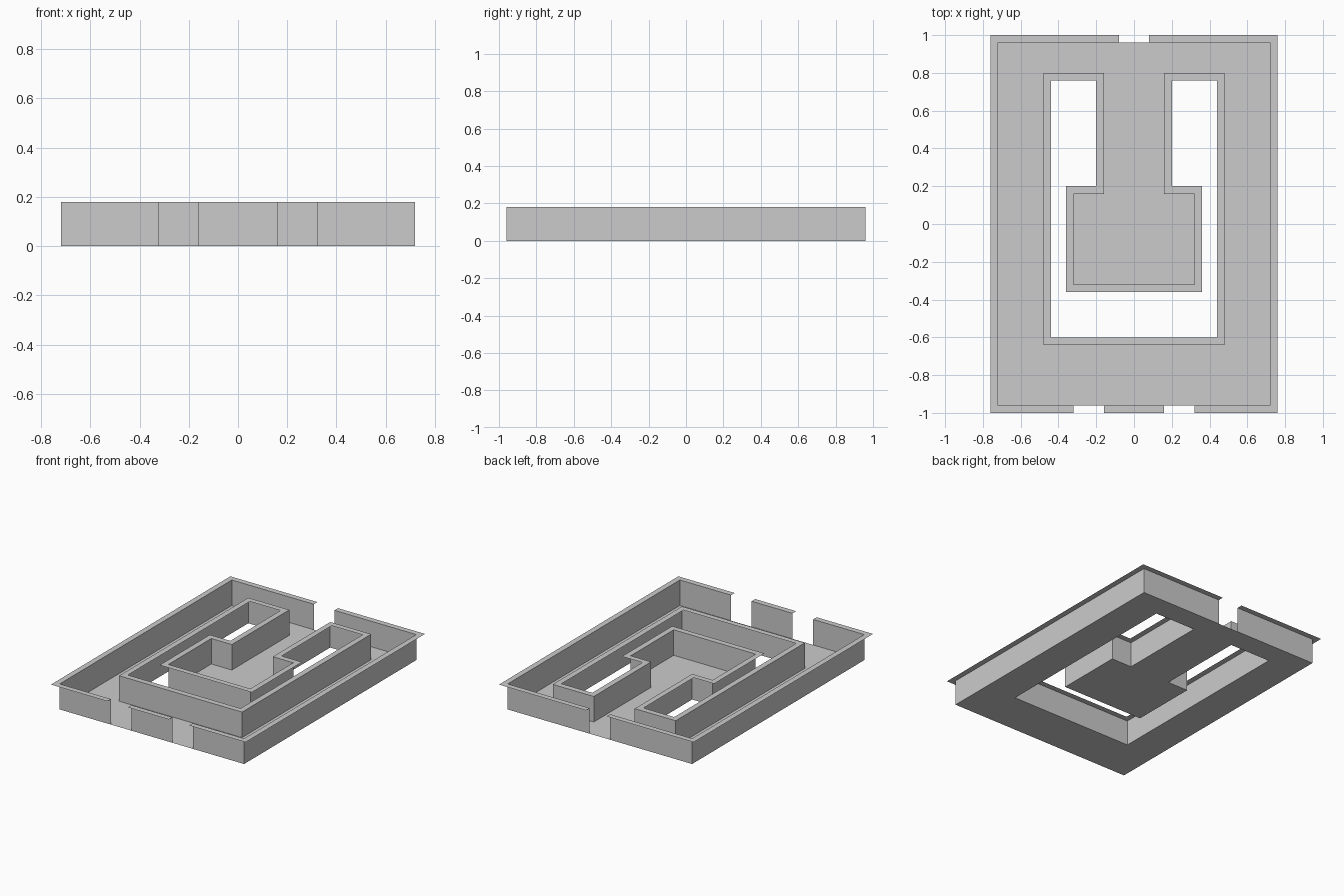
import bpy, bmesh
from mathutils import Vector

if "Cube" in bpy.data.objects:
    bpy.data.objects.remove(bpy.data.objects["Cube"])

HEIGHT = 0.18   # wall height
RIM = 0.04      # width of the flat lip on top of each wall


def make_object(name, bm):
    mesh = bpy.data.meshes.new(name)
    bm.to_mesh(mesh)
    bm.free()
    obj = bpy.data.objects.new(name, mesh)
    bpy.context.collection.objects.link(obj)
    return obj


def left_offset(points, closed):
    """Mitred copy of a path, shifted by RIM to its left."""
    n, result = len(points), []
    for i, p in enumerate(points):
        normals = []
        if closed or i > 0:
            d = (p - points[i - 1]).normalized()
            normals.append(Vector((-d.y, d.x)))
        if closed or i < n - 1:
            d = (points[(i + 1) % n] - p).normalized()
            normals.append(Vector((-d.y, d.x)))
        m = sum(normals, Vector((0, 0))).normalized()
        result.append(p + m * RIM / m.dot(normals[0]))
    return result


def wall(name, path, closed=False):
    """Thin wall along a path (room on the right) with a lip to the left."""
    points = [Vector(p) for p in path]
    bm = bmesh.new()
    low = [bm.verts.new((p.x, p.y, 0)) for p in points]
    top = [bm.verts.new((p.x, p.y, HEIGHT)) for p in points]
    lip = [bm.verts.new((p.x, p.y, HEIGHT)) for p in left_offset(points, closed)]
    n = len(points)
    for i in range(n if closed else n - 1):
        j = (i + 1) % n
        bm.faces.new((low[i], low[j], top[j], top[i]))
        bm.faces.new((top[i], top[j], lip[j], lip[i]))
    return make_object(name, bm)


def mirrored(path):
    """Mirror in x, reversed so the room stays on the right."""
    return [(-x, y) for x, y in reversed(path)]


# Outer boundary, U-shaped void and outer wall run
outline = [(0.72, 0.96), (0.72, -0.96), (-0.72, -0.96), (-0.72, 0.96)]
half_void = [(-0.16, 0.80), (-0.48, 0.80), (-0.48, -0.64)]
half_island = [(0.16, 0.80), (0.16, 0.16), (0.32, 0.16), (0.32, -0.32)]
void = half_void + mirrored(half_void)[:-1] + half_island + mirrored(half_island)[:-1]
side_run = [(0.08, 0.96), (0.72, 0.96), (0.72, -0.96), (0.32, -0.96)]

# Floor with the U-shaped opening
bm = bmesh.new()
for loop in (outline, void):
    verts = [bm.verts.new((x, y, 0)) for x, y in loop]
    for i, v in enumerate(verts):
        bm.edges.new((v, verts[(i + 1) % len(verts)]))
bmesh.ops.triangle_fill(bm, use_beauty=True, use_dissolve=False,
                        edges=bm.edges[:], normal=(0, 0, 1))
bm.normal_update()
bmesh.ops.reverse_faces(bm, faces=[f for f in bm.faces if f.normal.z < 0])
make_object("floor", bm)

# Outer walls, leaving one doorway at the back and two at the front
wall("outer_wall_right", side_run)
wall("outer_wall_left", mirrored(side_run))
wall("outer_wall_front_middle", [(0.16, -0.96), (-0.16, -0.96)])

# Continuous wall around the opening
wall("inner_wall", void, closed=True)
